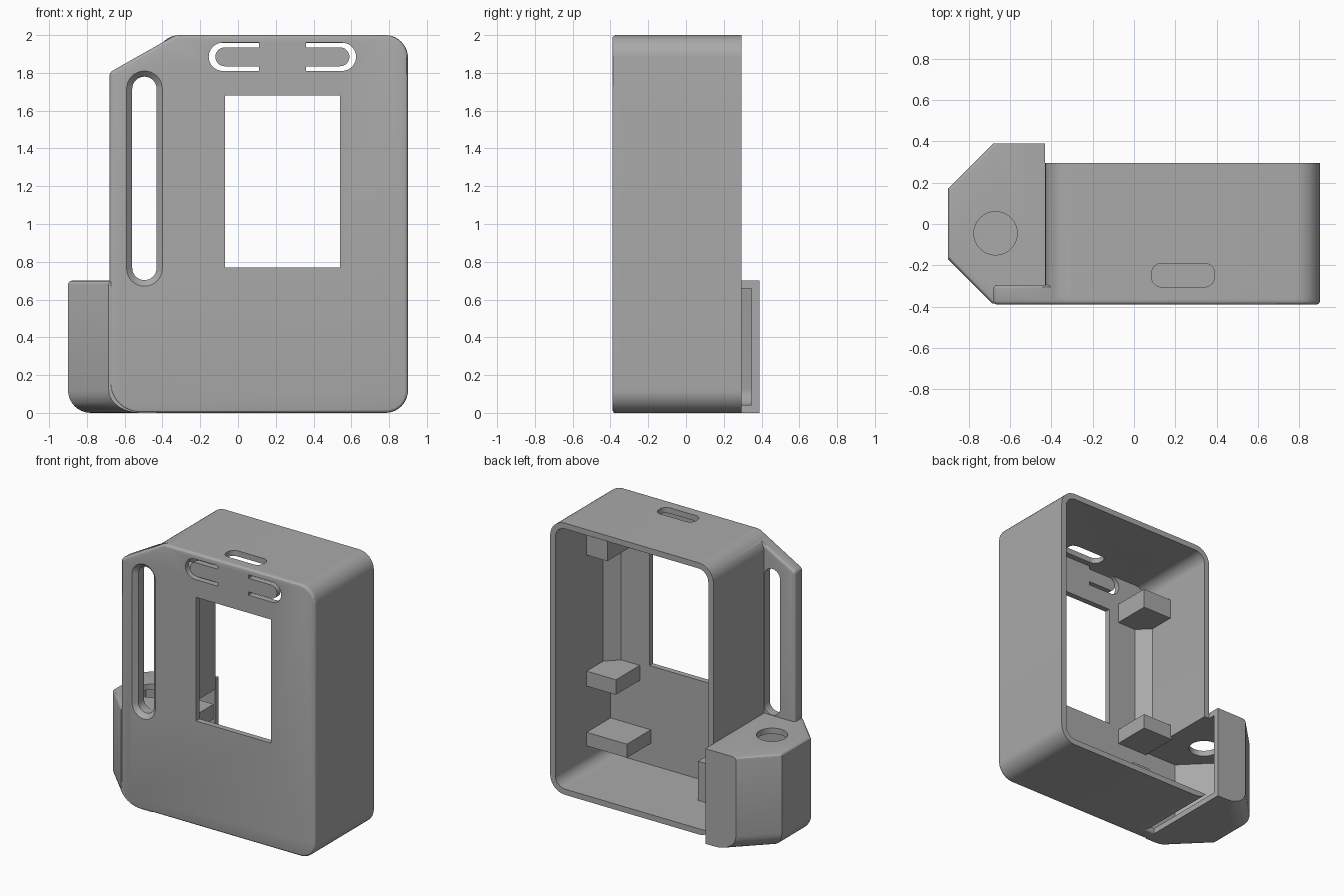
import bpy, bmesh, math

if "Cube" in bpy.data.objects:
    bpy.data.objects.remove(bpy.data.objects["Cube"])

T = 0.042          # wall thickness
MID = 0.235        # centre line of the main shell

grey = bpy.data.materials.new("grey plastic")
grey.diffuse_color = (0.40, 0.40, 0.40, 1)
grey.use_nodes = True
grey.node_tree.nodes["Principled BSDF"].inputs["Base Color"].default_value = grey.diffuse_color


def arc(cx, cz, r, a0, a1, n=10):
    return [(cx + r * math.cos(math.radians(a0 + (a1 - a0) * i / n)),
             cz + r * math.sin(math.radians(a0 + (a1 - a0) * i / n))) for i in range(n + 1)]


def rounded(x0, z0, x1, z1, r, n=10):
    return (arc(x1 - r, z1 - r, r, 0, 90, n) + arc(x0 + r, z1 - r, r, 90, 180, n)
            + arc(x0 + r, z0 + r, r, 180, 270, n) + arc(x1 - r, z0 + r, r, 270, 360, n))


def stadium(x0, z0, x1, z1):
    r, cx = (x1 - x0) / 2, (x0 + x1) / 2
    return arc(cx, z1 - r, r, 0, 180, 16) + arc(cx, z0 + r, r, 180, 360, 16)


def loft(name, rings, axis, bevels=()):
    """Skin outlines [(level, points)] along axis y or z; bevels = (edge test, width, segments)."""
    bm = bmesh.new()
    loops = []
    for level, pts in rings:
        loops.append([bm.verts.new((a, level, b) if axis == 'y' else (a, b, level)) for a, b in pts])
    n = len(loops[0])
    for lo, hi in zip(loops, loops[1:]):
        for i in range(n):
            bm.faces.new((lo[i], lo[(i + 1) % n], hi[(i + 1) % n], hi[i]))
    bm.faces.new(loops[0])
    bm.faces.new(loops[-1])
    bmesh.ops.recalc_face_normals(bm, faces=bm.faces)
    for test, width, seg in bevels:
        edges = [e for e in bm.edges if test(e.verts[0].co, e.verts[1].co)]
        bmesh.ops.bevel(bm, geom=edges, offset=width, segments=seg, profile=0.5, affect='EDGES')
    bmesh.ops.recalc_face_normals(bm, faces=bm.faces)
    me = bpy.data.meshes.new(name)
    bm.to_mesh(me)
    bm.free()
    me.materials.append(grey)
    ob = bpy.data.objects.new(name, me)
    bpy.context.collection.objects.link(ob)
    return ob


def prism(name, pts, axis, lo, hi, bevels=()):
    return loft(name, [(lo, pts), (hi, pts)], axis, bevels)


def boolean(target, tool, op):
    bpy.context.view_layer.objects.active = target
    m = target.modifiers.new(op, 'BOOLEAN')
    m.operation, m.object, m.solver = op, tool, 'EXACT'
    bpy.ops.object.modifier_apply(modifier=m.name)
    bpy.data.objects.remove(tool)


def at_level(i, level, limit=9):
    """Edges lying at one level of an axis, optionally only left of an x limit."""
    return lambda a, b: (abs(a[i] - level) < 1e-4 and abs(b[i] - level) < 1e-4
                         and (a.x + b.x) / 2 < limit)


# Outer body: main shell, front plate with handle flange, side pod
case = prism("case", rounded(-0.43, 0, 0.9, 2, 0.12), 'y', -0.36, 0.295)
plate_outline = (arc(0.78, 0.12, 0.12, 270, 360) + arc(0.78, 1.88, 0.12, 0, 90)
                 + arc(-0.31, 1.92, 0.08, 90, 120, 4) + arc(-0.65, 1.785, 0.03, 120, 180, 4)
                 + arc(-0.52, 0.16, 0.16, 180, 270))
plate = prism("front_plate", plate_outline, 'y', -0.39, -0.295,
              [(at_level(1, -0.39), 0.018, 3), (at_level(1, -0.295), 0.018, 3)])
boolean(case, plate, 'UNION')

pod_plan = [(-0.43, -0.385), (-0.685, -0.385), (-0.9, -0.17), (-0.9, 0.17), (-0.68, 0.39), (-0.43, 0.39)]
pod = prism("side_pod", pod_plan, 'z', 0, 0.7,
            [(at_level(2, 0, -0.7), 0.12, 8), (at_level(2, 0.7, -0.7), 0.02, 3)])
boolean(case, pod, 'UNION')

# Hollow inside, open at the back and into the pod
boolean(case, prism("cavity", rounded(-0.43 + T, T, 0.9 - T, 2 - T, 0.08), 'y', -0.39 + T, 0.5), 'DIFFERENCE')
k = T * 0.41
pod_inner = [(-0.3, -0.39 + T), (-0.68 + k, -0.39 + T), (-0.9 + T, -0.17 + k),
             (-0.9 + T, 0.17 - k), (-0.68 + k, 0.39 - T), (-0.3, 0.39 - T)]
boolean(case, prism("pod_cavity", pod_inner, 'z', T, 0.7 - T, [(at_level(2, T, -0.7), 0.09, 6)]), 'DIFFERENCE')

# Openings: display window, handle slot, pod hole, top slot
boolean(case, prism("window", [(-0.07, 0.77), (0.54, 0.77), (0.54, 1.68), (-0.07, 1.68)], 'y', -0.5, -0.2),
        'DIFFERENCE')
wide, narrow = stadium(-0.6, 0.66, -0.39, 1.82), stadium(-0.56, 0.703, -0.431, 1.78)
boolean(case, loft("handle_slot", [(-0.4, wide), (-0.36, narrow), (-0.25, narrow)], 'y'), 'DIFFERENCE')
boolean(case, prism("pod_hole", arc(-0.67, -0.045, 0.105, 0, 348.75, 31), 'z', 0.5, 0.9), 'DIFFERENCE')
boolean(case, prism("top_slot", rounded(0.085, -0.305, 0.39, -0.19, 0.05), 'z', 1.9, 2.1), 'DIFFERENCE')

# C-shaped slits that free the two push tabs
slit = arc(-0.08, 1.885, 0.075, 90, 270, 14) + [(0.11, 1.81), (0.11, 1.835)] \
    + arc(-0.07, 1.885, 0.05, 270, 90, 14) + [(0.11, 1.935), (0.11, 1.96)]
for pts in (slit, [(2 * MID - x, z) for x, z in slit]):
    boolean(case, prism("tab_slit", pts, 'y', -0.5, -0.2), 'DIFFERENCE')

# Inner supports: blocks along both side walls, and corner strips between them
blocks = [("right_upper_block", 0.69, 0.87, 1.605, 1.75), ("right_middle_block", 0.62, 0.87, 0.64, 0.75),
          ("right_lower_block", 0.53, 0.87, 0.20, 0.30), ("left_upper_block", -0.40, -0.15, 1.605, 1.75),
          ("left_middle_block", -0.40, -0.15, 0.64, 0.75), ("left_lower_block", -0.20, -0.05, 0.03, 0.33)]
for name, x0, x1, z0, z1 in blocks:
    prism(name, [(x0, -0.36), (x1, -0.36), (x1, -0.07), (x0, -0.07)], 'z', z0, z1)
strip = [(0.87, -0.36), (0.87, -0.25), (0.76, -0.36)]
prism("right_corner_strip", strip, 'z', 0.74, 1.62)
prism("left_corner_strip", [(2 * MID - x, y) for x, y in strip], 'z', 0.74, 1.62)

# Smooth the rounded edges, keep the sharp ones
bpy.ops.object.select_all(action='DESELECT')
case.select_set(True)
bpy.context.view_layer.objects.active = case
bpy.ops.object.shade_smooth_by_angle(angle=math.radians(30))
